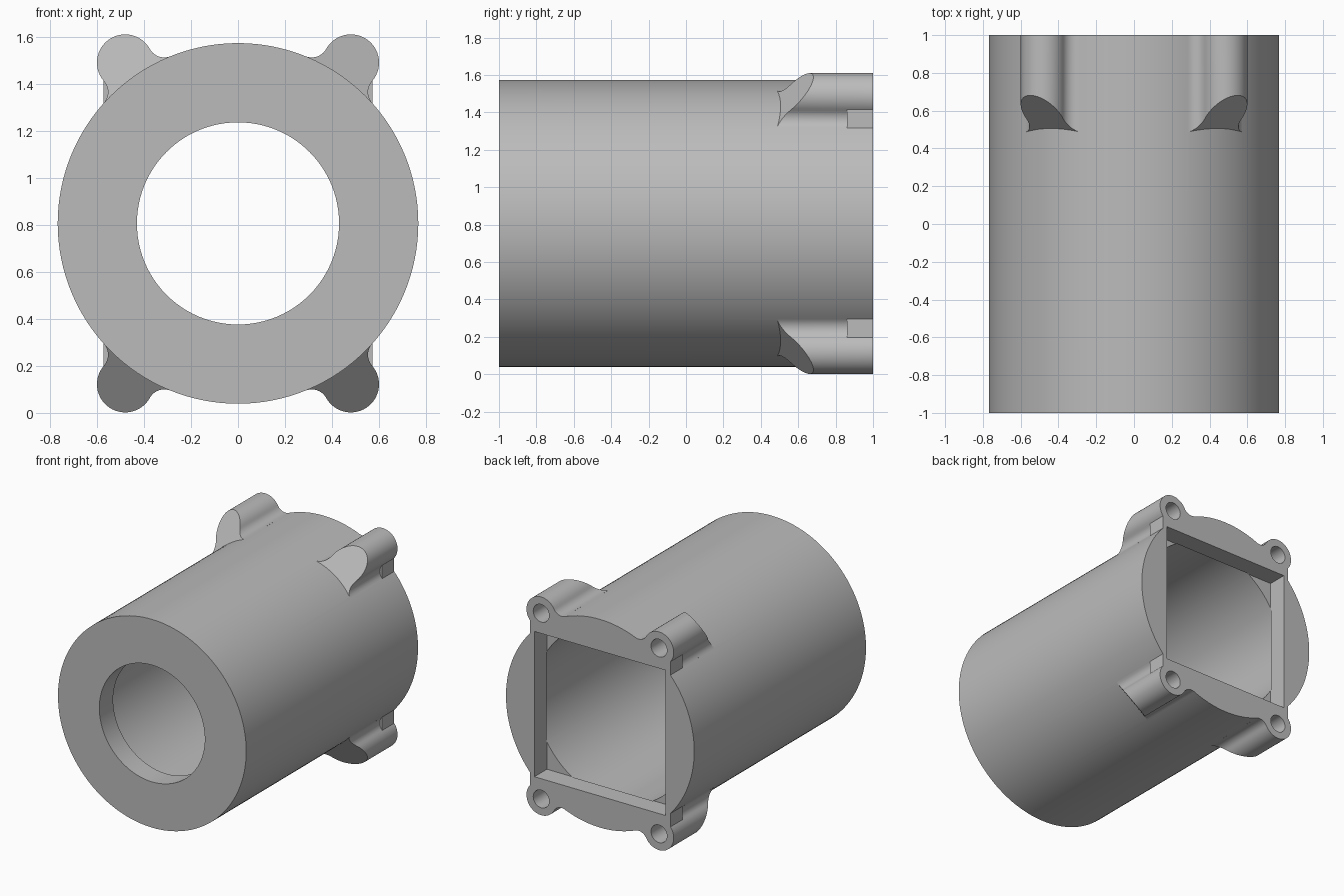
import bpy, bmesh, math
from mathutils import Matrix, Vector

if "Cube" in bpy.data.objects:
    bpy.data.objects.remove(bpy.data.objects["Cube"], do_unlink=True)

MID = 0.806          # height of the bore axis
R_BODY = 0.767
LUG_X, LUG_Z, R_LUG, R_FILLET = 0.48, 0.684, 0.12, 0.07

metal = bpy.data.materials.new("plain grey")
metal.use_nodes = True
grey = (0.5, 0.5, 0.5, 1)
metal.diffuse_color = grey
metal.node_tree.nodes["Principled BSDF"].inputs["Base Color"].default_value = grey


def prism(name, outline, front, back):
    """Extrude an (x, z) outline along y; front may be a function of the point."""
    bm = bmesh.new()
    near = [bm.verts.new((x, front(x, z) if callable(front) else front, z + MID)) for x, z in outline]
    far = [bm.verts.new((x, back, z + MID)) for x, z in outline]
    bm.faces.new(near)
    bm.faces.new(far[::-1])
    for i in range(len(near)):
        j = (i + 1) % len(near)
        bm.faces.new((near[i], far[i], far[j], near[j]))
    bmesh.ops.recalc_face_normals(bm, faces=bm.faces)
    mesh = bpy.data.meshes.new(name)
    bm.to_mesh(mesh)
    bm.free()
    obj = bpy.data.objects.new(name, mesh)
    bpy.context.collection.objects.link(obj)
    mesh.materials.append(metal)
    return obj


def arc(cx, cz, r, a0, a1, n):
    return [(cx + r * math.cos(a0 + (a1 - a0) * i / n),
             cz + r * math.sin(a0 + (a1 - a0) * i / n)) for i in range(n + 1)]


def circle(r, n, cx=0, cz=0):
    return arc(cx, cz, r, 0, math.tau, n)[:-1]


def rect(w, h):
    return [(-w, -h), (w, -h), (w, h), (-w, h)]


def combine(target, tool, operation):
    mod = target.modifiers.new("join", 'BOOLEAN')
    mod.operation, mod.solver, mod.object = operation, 'EXACT', tool
    bpy.context.view_layer.update()
    result = bpy.data.meshes.new_from_object(target.evaluated_get(bpy.context.evaluated_depsgraph_get()))
    target.modifiers.clear()
    target.data = result
    bpy.data.objects.remove(tool, do_unlink=True)


def lug_outline():
    """Rounded lug on the +x axis, blended into the body by two fillets."""
    d = math.hypot(LUG_X, LUG_Z)
    a, b = R_BODY + R_FILLET, R_LUG + R_FILLET
    t = math.acos((d * d + a * a - b * b) / (2 * d * a))
    fx, fz = a * math.cos(t), a * math.sin(t)
    to_lug = math.atan2(-fz, d - fx)
    fillet = arc(fx, fz, R_FILLET, t - math.pi, to_lug, 10)
    start = to_lug + math.pi
    half = [(0.69, fillet[0][1])] + fillet[:-1]
    return half + arc(d, 0, R_LUG, start, -start, 28) + [(x, -z) for x, z in half[::-1]]


# Round body
housing = prism("housing", circle(R_BODY, 128), -1, 1)

# Square collar around the rear socket
combine(housing, prism("collar", rect(0.573, 0.61), 0.86, 1), 'UNION')

# Four screw lugs with sloped front ends
outline = lug_outline()
corners = [(sx, sz) for sx in (-1, 1) for sz in (-1, 1)]
for sx, sz in corners:
    axis = Vector((sx * LUG_X, sz * LUG_Z)).normalized()
    turn = Matrix(((axis.x, -axis.y), (axis.y, axis.x)))
    points = [tuple(turn @ Vector(p)) for p in outline]
    slope = lambda x, z: 0.49 + 0.93 * (Vector((x, z)).dot(axis) - 0.75)
    combine(housing, prism("lug", points, slope, 1), 'UNION')

# Front opening, inner bore and square rear socket
combine(housing, prism("bore", circle(0.63, 128), -0.84, 0.86), 'DIFFERENCE')
combine(housing, prism("opening", circle(0.43, 96), -1.1, -0.8), 'DIFFERENCE')
combine(housing, prism("socket", rect(0.535, 0.535), 0.855, 1.1), 'DIFFERENCE')

# Screw holes
for sx, sz in corners:
    hole = prism("screw_hole", circle(0.065, 32, sx * LUG_X, sz * LUG_Z), 0.7, 1.1)
    combine(housing, hole, 'DIFFERENCE')

# Smooth round walls, sharp rims
bpy.ops.object.select_all(action='DESELECT')
housing.select_set(True)
bpy.context.view_layer.objects.active = housing
bpy.ops.object.shade_smooth_by_angle(angle=math.radians(30))
